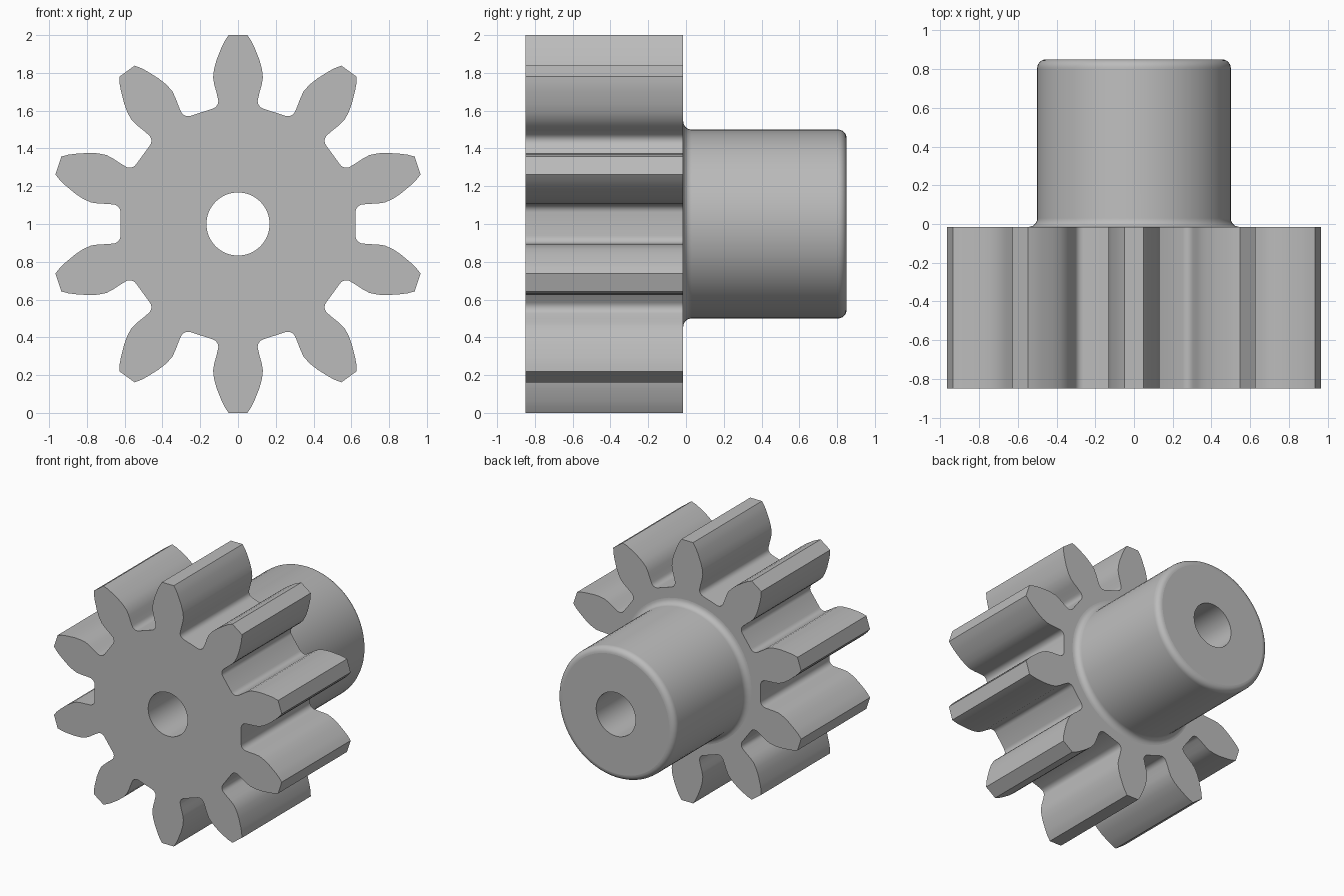
import bpy, bmesh
from math import sin, cos, pi, radians

cube = bpy.data.objects.get("Cube")
if cube:
    bpy.data.objects.remove(cube, do_unlink=True)

TEETH, SEGMENTS = 10, 64
FRONT, STEP, BACK = -0.85, -0.015, 0.85
BORE, HUB, ROUND = 0.167, 0.5, 0.045
CENTRE_Z = 1.0


def turn(p, a):
    """Rotate a 2D point clockwise."""
    return (p[0] * cos(a) + p[1] * sin(a), p[1] * cos(a) - p[0] * sin(a))


def gear_outline():
    # Right half of the top tooth, from tip to root
    half = [(0.05, 1.0), (0.071, 0.968), (0.087, 0.935), (0.113, 0.87), (0.127, 0.82),
            (0.132, 0.775), (0.125, 0.735), (0.115, 0.7)]
    # Root fillet, laid out around the middle of the gap between teeth
    for i in range(7):
        a = i * pi / 12
        fillet = (-0.062 - 0.042 * cos(a), 0.664 - 0.042 * sin(a))
        half.append(turn(fillet, pi / TEETH))
    tooth = [(-x, r) for x, r in reversed(half)] + half
    return [turn(p, k * 2 * pi / TEETH) for k in range(TEETH) for p in tooth]


def circle(radius):
    return [turn((0, radius), i * 2 * pi / SEGMENTS) for i in range(SEGMENTS)]


bm = bmesh.new()


def ring(points, y):
    verts = [bm.verts.new((x, y, CENTRE_Z + z)) for x, z in points]
    for i, v in enumerate(verts):
        bm.edges.new((verts[i - 1], v))
    return verts


def bridge(a, b):
    for i in range(len(a)):
        bm.faces.new((a[i - 1], a[i], b[i], b[i - 1]))


def cap(outer, inner):
    edges = [bm.edges.get((r[i - 1], r[i])) for r in (outer, inner) for i in range(len(r))]
    bmesh.ops.triangle_fill(bm, edges=edges, use_beauty=True, normal=(0, 1, 0))


# Toothed wheel
outline = gear_outline()
wheel_front = ring(outline, FRONT)
wheel_back = ring(outline, STEP)
bridge(wheel_front, wheel_back)

# Hub: fillet at the wheel, straight side, rounded end
arc = [i * pi / 12 for i in range(7)]
profile = [(HUB + ROUND * (1 - sin(a)), STEP + ROUND * (1 - cos(a))) for a in arc]
profile += [(HUB - ROUND * (1 - cos(a)), BACK - ROUND * (1 - sin(a))) for a in arc]
hub = [ring(circle(r), y) for r, y in profile]
for a, b in zip(hub, hub[1:]):
    bridge(a, b)

# Shaft bore through the whole part
bore_front = ring(circle(BORE), FRONT)
bore_back = ring(circle(BORE), BACK)
bridge(bore_front, bore_back)

# Flat faces
cap(wheel_front, bore_front)
cap(wheel_back, hub[0])
bridge(hub[-1], bore_back)

bmesh.ops.recalc_face_normals(bm, faces=bm.faces[:])
mesh = bpy.data.meshes.new("pinion_gear")
bm.to_mesh(mesh)
bm.free()
gear = bpy.data.objects.new("pinion_gear", mesh)
bpy.context.collection.objects.link(gear)

# Grey material
grey = bpy.data.materials.new("plain_grey")
grey.use_nodes = True
colour = (0.5, 0.5, 0.5, 1)
grey.diffuse_color = colour
grey.node_tree.nodes["Principled BSDF"].inputs["Base Color"].default_value = colour
mesh.materials.append(grey)

# Smooth curved sides, flat end faces
bpy.ops.object.select_all(action='DESELECT')
gear.select_set(True)
bpy.context.view_layer.objects.active = gear
bpy.ops.object.shade_smooth_by_angle(angle=radians(30))
for face in mesh.polygons:
    if abs(face.normal.y) > 0.999:
        face.use_smooth = False
